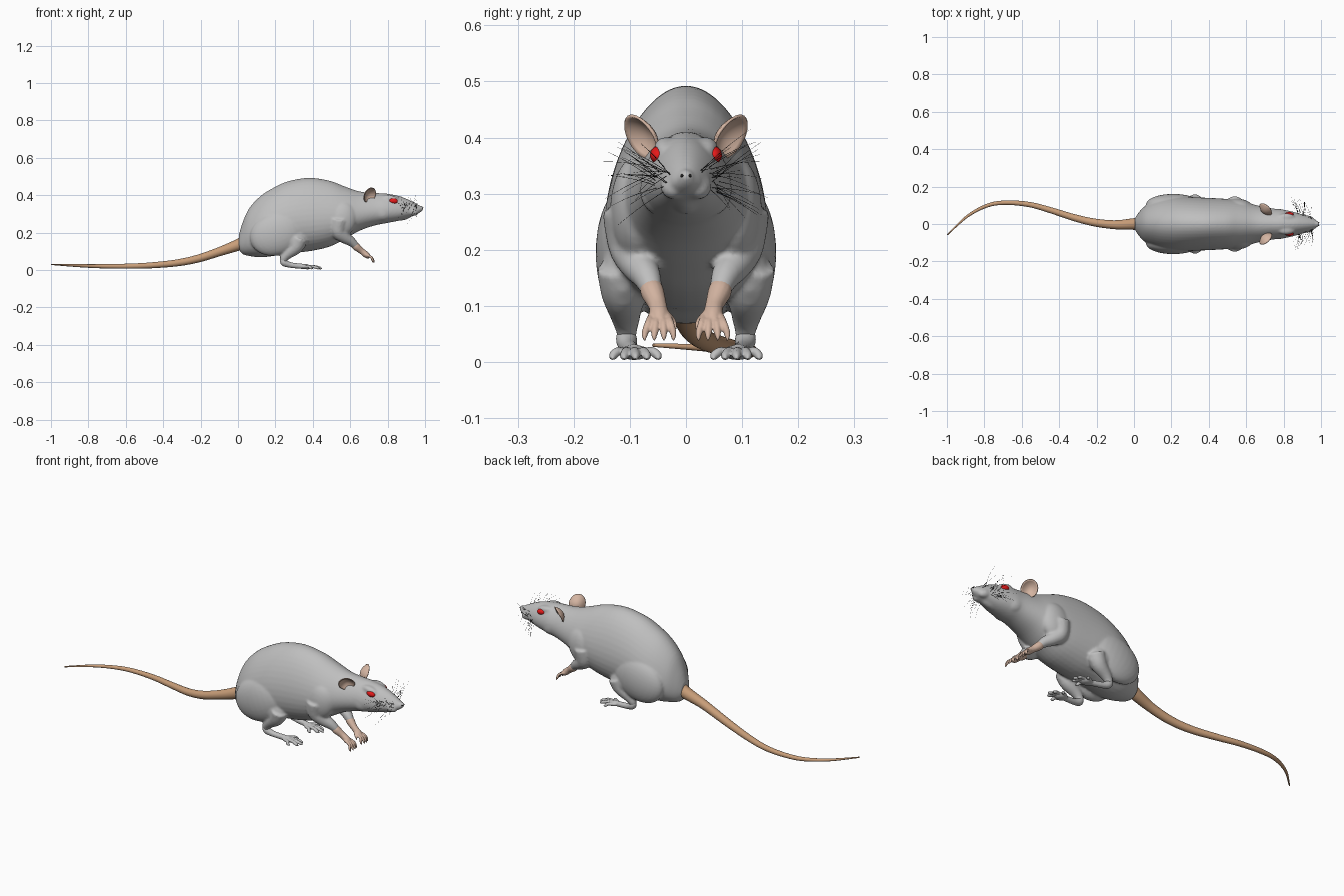
import bpy, bmesh, math, random
from mathutils import Vector, Matrix

random.seed(4)
cube = bpy.data.objects.get("Cube")
if cube:
    bpy.data.objects.remove(cube, do_unlink=True)


def material(name, r, g, b):
    m = bpy.data.materials.new(name)
    m.use_nodes = True
    m.diffuse_color = (r, g, b, 1)
    bsdf = next(n for n in m.node_tree.nodes if n.type == "BSDF_PRINCIPLED")
    bsdf.inputs["Base Color"].default_value = (r, g, b, 1)
    return m


FUR = material("grey fur", .52, .52, .52)
SKIN = material("pink skin", .66, .46, .36)
TAIL = material("tan tail skin", .58, .34, .19)
RED = material("red eye", .8, .01, .01)
BLACK = material("black hair", .015, .015, .015)


def spline(points, steps):
    """Smooth interpolation through vectors of any size."""
    p = [Vector(q) for q in points]
    p = [p[0]] + p + [p[-1]]
    out = []
    for a, b, c, d in zip(p, p[1:], p[2:], p[3:]):
        for i in range(steps):
            t = i / steps
            out.append(b + (c - a) * (t / 2) + (a * 2 - b * 5 + c * 4 - d) * (t * t / 2)
                       + (b * 3 - a - c * 3 + d) * (t ** 3 / 2))
    return out + [p[-1]]


def skin_rings(bm, rings):
    """Bridge rings of points into a closed tube."""
    loops = [[bm.verts.new(v) for v in ring] for ring in rings]
    n = len(loops[0])
    for a, b in zip(loops, loops[1:]):
        for i in range(n):
            j = (i + 1) % n
            bm.faces.new((a[i], a[j], b[j], b[i]))
    bm.faces.new(loops[0])
    bm.faces.new(loops[-1])


def limb(bm, points, side=1, sides=14, steps=5):
    """Tapered tube through (x, y, z, radius) points."""
    path = spline(points, steps)
    centres = [Vector((q[0], q[1] * side, q[2])) for q in path]
    rings = []
    for i, c in enumerate(centres):
        t = (centres[min(i + 1, len(path) - 1)] - centres[max(i - 1, 0)]).normalized()
        u = t.cross(Vector((0, 1, 0))).normalized()
        v = u.cross(t)
        r = max(path[i][3], .001)
        angles = [math.tau * k / sides for k in range(sides)]
        rings.append([c + (u * math.cos(a) + v * math.sin(a)) * r for a in angles])
    skin_rings(bm, rings)


def blob(bm, centre, size, tilt=0):
    """Ellipsoid, tilted about the y axis."""
    m = (Matrix.Translation(centre) @ Matrix.Rotation(math.radians(tilt), 4, "Y")
         @ Matrix.Diagonal((*size, 1)))
    bmesh.ops.create_uvsphere(bm, u_segments=28, v_segments=18, radius=1, matrix=m)


def finish(name, bm, mat, voxel=0, smooth=0):
    bmesh.ops.recalc_face_normals(bm, faces=bm.faces[:])
    for f in bm.faces:
        f.smooth = True
    me = bpy.data.meshes.new(name)
    bm.to_mesh(me)
    bm.free()
    me.materials.append(mat)
    ob = bpy.data.objects.new(name, me)
    bpy.context.collection.objects.link(ob)
    if voxel:
        r = ob.modifiers.new("fuse", "REMESH")
        r.mode, r.voxel_size, r.use_smooth_shade = "VOXEL", voxel, True
        s = ob.modifiers.new("soften", "SMOOTH")
        s.factor, s.iterations = .5, smooth
    return ob


# Torso and head: x, belly height, back height, half width
BODY = [(.005, .11, .19, .03), (.025, .085, .255, .06), (.06, .075, .33, .095),
        (.12, .068, .395, .125), (.19, .075, .44, .14), (.27, .09, .475, .142),
        (.38, .1, .493, .138), (.49, .125, .477, .132), (.57, .165, .447, .122),
        (.65, .21, .42, .1), (.73, .238, .412, .083), (.79, .25, .409, .077),
        (.86, .264, .396, .062), (.92, .283, .372, .044), (.965, .302, .348, .026),
        (.986, .318, .335, .01)]
bm = bmesh.new()
rings = []
for x, low, high, w in spline(BODY, 4):
    mid, half = (low + high) / 2, (high - low) / 2
    ring = []
    for k in range(40):
        s, c = math.sin(math.tau * k / 40), math.cos(math.tau * k / 40)
        ring.append(Vector((x, w * c * (1 - .2 * s), mid + half * s)))
    rings.append(ring)
skin_rings(bm, rings)
for s in (1, -1):
    # Haunch, shoulder, cheek and brow masses
    blob(bm, (.21, .105 * s, .195), (.15, .056, .115), -20)
    blob(bm, (.3, .112 * s, .16), (.07, .038, .06), 30)
    blob(bm, (.55, .085 * s, .27), (.085, .05, .1), 20)
    blob(bm, (.765, .04 * s, .305), (.06, .042, .045), 10)
    blob(bm, (.925, .022 * s, .315), (.04, .024, .023), 20)
    blob(bm, (.815, .036 * s, .38), (.045, .021, .02), 10)
    # Shin down to the heel
    limb(bm, [(.33, .115, .17, .045), (.31, .112, .125, .04), (.265, .108, .085, .028),
              (.243, .106, .058, .02), (.25, .105, .04, .016)], s)
    # Upper foreleg
    limb(bm, [(.54, .1, .27, .05), (.535, .098, .21, .042), (.565, .087, .178, .034),
              (.605, .07, .152, .026), (.632, .06, .126, .019)], s)
# Nose pad and chin
blob(bm, (.978, 0, .331), (.015, .014, .012))
blob(bm, (.89, 0, .284), (.045, .022, .016), -18)
finish("body", bm, FUR, .006, 5)

for s, where in ((1, "far"), (-1, "near")):
    # Hind foot with five toes
    bm = bmesh.new()
    limb(bm, [(.238, .106, .062, .014), (.246, .106, .04, .019), (.28, .102, .027, .015),
              (.33, .096, .021, .014), (.37, .092, .018, .014)], s)
    blob(bm, (.365, .092 * s, .017), (.032, .027, .013), 5)
    for i in range(5):
        spread = i - 2
        reach = .45 - .012 * spread * spread
        y = .092 + .011 * spread
        tip = .09 + .02 * spread
        limb(bm, [(.36, y, .018, .008), ((.36 + reach) / 2, (y + tip) / 2, .019, .008),
                  (reach - .013, tip, .011, .008), (reach, tip, .006, .002)], s, 10, 4)
    finish(where + "_hind_foot", bm, FUR, .003, 2)

    # Forepaw with four fingers and a thumb
    bm = bmesh.new()
    limb(bm, [(.618, .064, .139, .018), (.632, .06, .125, .021), (.66, .051, .102, .0165),
              (.685, .048, .082, .017), (.7, .047, .07, .012)], s)
    blob(bm, (.686, .047 * s, .08), (.022, .021, .013), 40)
    for i in range(4):
        spread = i - 1.5
        drop = abs(spread) * .005
        y, tip = .047 + .01 * spread, .048 + .017 * spread
        limb(bm, [(.69, y, .08, .007), (.713, (y + tip) / 2, .068, .0065),
                  (.727 - drop, tip, .05, .006), (.733 - drop, tip, .037, .0015)], s, 10, 4)
    limb(bm, [(.675, .035, .085, .007), (.69, .023, .072, .006),
              (.698, .018, .058, .0015)], s, 10, 4)
    finish(where + "_forepaw", bm, SKIN, .0028, 2)

    # Ear: a shallow cupped dish with a thin shell, open forward and outward
    bm = bmesh.new()
    normal = Vector((.55, .68 * s, -.42)).normalized()
    up = Vector((-.05, .5 * s, .85))
    up = (up - normal * up.dot(normal)).normalized()
    across = up.cross(normal)
    base = Vector((.703, .076 * s, .399))
    hub = bm.verts.new(base - normal * .018)
    previous = None
    for k in range(1, 9):
        f = k / 8
        ring = []
        for i in range(32):
            a = math.tau * i / 32
            height = math.sin(a) * (.047 if math.sin(a) > 0 else .04)
            ring.append(bm.verts.new(base + across * (math.cos(a) * .039 * f)
                                     + up * (height * f) + normal * (.022 * f * f - .018)))
        for i in range(32):
            j = (i + 1) % 32
            if previous:
                bm.faces.new((previous[i], previous[j], ring[j], ring[i]))
            else:
                bm.faces.new((hub, ring[j], ring[i]))
        previous = ring
    ear = finish(where + "_ear", bm, SKIN)
    shell = ear.modifiers.new("thickness", "SOLIDIFY")
    shell.thickness, shell.offset = .005, 0

    # Eye
    bm = bmesh.new()
    blob(bm, (.83, .05 * s, .369), (.024, .014, .015), 8)
    finish(where + "_eye", bm, RED)

    # Nostril
    bm = bmesh.new()
    blob(bm, (.987, .007 * s, .332), (.004, .003, .003))
    finish(where + "_nostril", bm, BLACK)

    # Whiskers
    cu = bpy.data.curves.new(where + "_whiskers", "CURVE")
    cu.dimensions, cu.bevel_depth, cu.bevel_resolution = "3D", .0006, 0
    for i in range(26):
        x = random.uniform(.875, .955)
        root = Vector((x, s * (.045 - (x - .87) * .3), random.uniform(.305, .345)))
        lift = random.uniform(-.07, .08)
        out = random.uniform(.04, .105)
        end = root + Vector((random.uniform(-.05, .02), s * out, lift))
        middle = (root + end) / 2 + Vector((.012, 0, .008))
        sp = cu.splines.new("POLY")
        sp.points.add(6)
        for k, pt in enumerate(sp.points):
            t = k / 6
            p = root * (1 - t) ** 2 + middle * (2 * t * (1 - t)) + end * t * t
            pt.co = (*p, 1)
            pt.radius = 1 - .7 * t
    cu.materials.append(BLACK)
    bpy.context.collection.objects.link(bpy.data.objects.new(where + "_whiskers", cu))

# Tail
bm = bmesh.new()
limb(bm, [(.03, 0, .15, .034), (0, 0, .134, .031), (-.1, -.004, .098, .024),
          (-.21, .008, .062, .021), (-.32, .034, .039, .0185), (-.45, .075, .026, .016),
          (-.56, .104, .021, .014), (-.68, .114, .02, .012), (-.78, .1, .021, .01),
          (-.89, .042, .025, .007), (-.998, -.058, .03, .003)], 1, 20, 8)
finish("tail", bm, TAIL)
